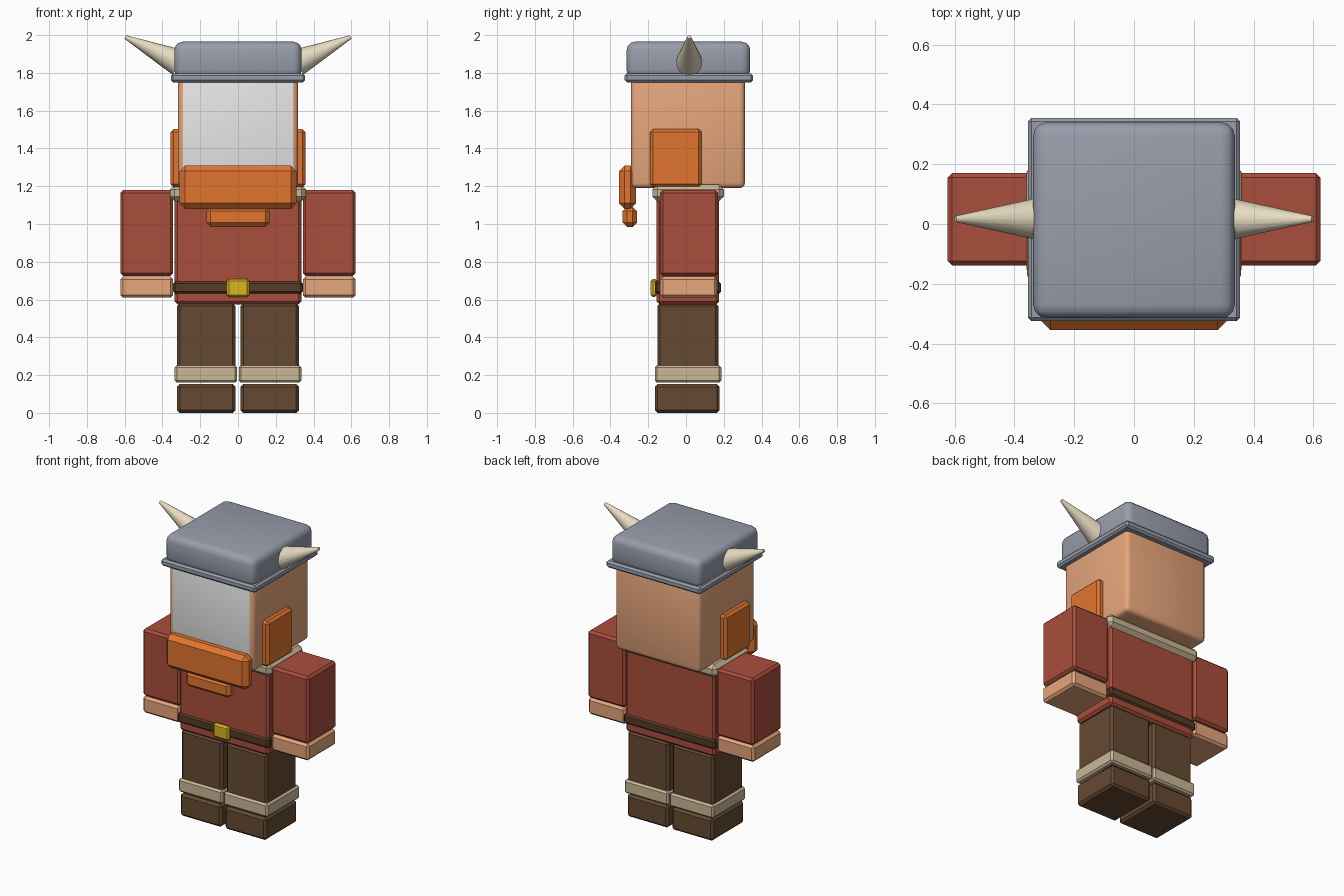
import bpy, bmesh, math
from mathutils import Vector, Matrix

if "Cube" in bpy.data.objects:
    bpy.data.objects.remove(bpy.data.objects["Cube"], do_unlink=True)


def material(name, *rgb):
    """Flat material from 0-255 display colour, stored as linear."""
    lin = [((c / 255 + 0.055) / 1.055) ** 2.4 for c in rgb]
    m = bpy.data.materials.new(name)
    m.use_nodes = True
    m.diffuse_color = (*lin, 1)
    m.node_tree.nodes["Principled BSDF"].inputs["Base Color"].default_value = (*lin, 1)
    return m


skin = material("skin", 230, 166, 124)
face_white = material("pale_face", 231, 231, 231)
shirt_red = material("shirt_red", 170, 78, 60)
brown = material("dark_brown", 102, 73, 50)
belt_brown = material("belt_brown", 86, 59, 38)
fur = material("fur_trim", 202, 184, 150)
orange = material("orange_hair", 226, 117, 48)
steel = material("steel_grey", 152, 158, 171)
bone = material("horn_bone", 246, 234, 206)
gold = material("gold", 218, 182, 34)


def finish(name, bm, mat, smooth):
    mesh = bpy.data.meshes.new(name)
    bm.to_mesh(mesh)
    bm.free()
    mesh.materials.append(mat)
    ob = bpy.data.objects.new(name, mesh)
    bpy.context.collection.objects.link(ob)
    if smooth:
        bpy.ops.object.select_all(action="DESELECT")
        ob.select_set(True)
        bpy.context.view_layer.objects.active = ob
        bpy.ops.object.shade_smooth_by_angle(angle=math.radians(35))
    return ob


def block(name, mat, x, y, z, bevel=0.015, segments=1):
    """Bevelled box filling the given (low, high) ranges."""
    ranges = (x, y, z)
    size = [hi - lo for lo, hi in ranges]
    centre = Vector([(lo + hi) / 2 for lo, hi in ranges])
    bm = bmesh.new()
    bmesh.ops.create_cube(bm, size=1, matrix=Matrix.Translation(centre) @ Matrix.Diagonal((*size, 1)))
    bmesh.ops.bevel(bm, geom=bm.edges[:], offset=bevel, segments=segments,
                    profile=0.5, affect="EDGES")
    return finish(name, bm, mat, segments > 1)


def horn(name, start, end, r1, r2):
    start, end = Vector(start), Vector(end)
    axis = end - start
    turn = axis.to_track_quat("Z", "Y").to_matrix().to_4x4()
    bm = bmesh.new()
    bmesh.ops.create_cone(bm, cap_ends=True, segments=16, radius1=r1, radius2=r2,
                          depth=axis.length,
                          matrix=Matrix.Translation((start + end) / 2) @ turn)
    return finish(name, bm, bone, True)


# Head with a pale front panel
head = block("head", skin, (-0.318, 0.318), (-0.29, 0.312), (1.19, 1.79), 0.028, 3)
head.data.materials.append(face_white)
for p in head.data.polygons:
    if p.normal.y < -0.99:
        p.material_index = 1

# Helmet
block("helmet_dome", steel, (-0.337, 0.337), (-0.315, 0.34), (1.77, 1.965), 0.045, 3)
block("helmet_brim", steel, (-0.355, 0.355), (-0.325, 0.355), (1.75, 1.797), 0.012)

# Beard
block("beard", orange, (-0.31, 0.31), (-0.355, -0.265), (1.08, 1.31), 0.03)
block("beard_tip", orange, (-0.168, 0.168), (-0.335, -0.26), (0.985, 1.09), 0.022)

# Torso
block("torso", shirt_red, (-0.335, 0.335), (-0.155, 0.175), (0.575, 1.19))
block("collar", fur, (-0.36, 0.36), (-0.177, 0.2), (1.12, 1.208), 0.025)
block("belt", belt_brown, (-0.343, 0.343), (-0.165, 0.185), (0.63, 0.697), 0.012)
block("belt_buckle", gold, (-0.06, 0.06), (-0.187, -0.153), (0.613, 0.71), 0.012)

# Paired parts
for side, s in (("left", 1), ("right", -1)):
    def span(inner, outer):
        return tuple(sorted((s * inner, s * outer)))

    block(side + "_sideburn", orange, span(0.29, 0.357), (-0.19, 0.083), (1.195, 1.503), 0.016)
    horn(side + "_horn", (s * 0.315, 0.017, 1.855), (s * 0.597, 0.017, 1.99), 0.072, 0.01)
    block(side + "_arm", shirt_red, span(0.343, 0.623), (-0.138, 0.17), (0.725, 1.18))
    block(side + "_hand", skin, span(0.343, 0.623), (-0.138, 0.165), (0.61, 0.722))
    block(side + "_leg", brown, span(0.013, 0.323), (-0.152, 0.172), (0.16, 0.58))
    block(side + "_leg_cuff", fur, span(0.004, 0.335), (-0.165, 0.188), (0.16, 0.252), 0.012)
    block(side + "_boot", brown, span(0.013, 0.323), (-0.165, 0.178), (0, 0.153))
